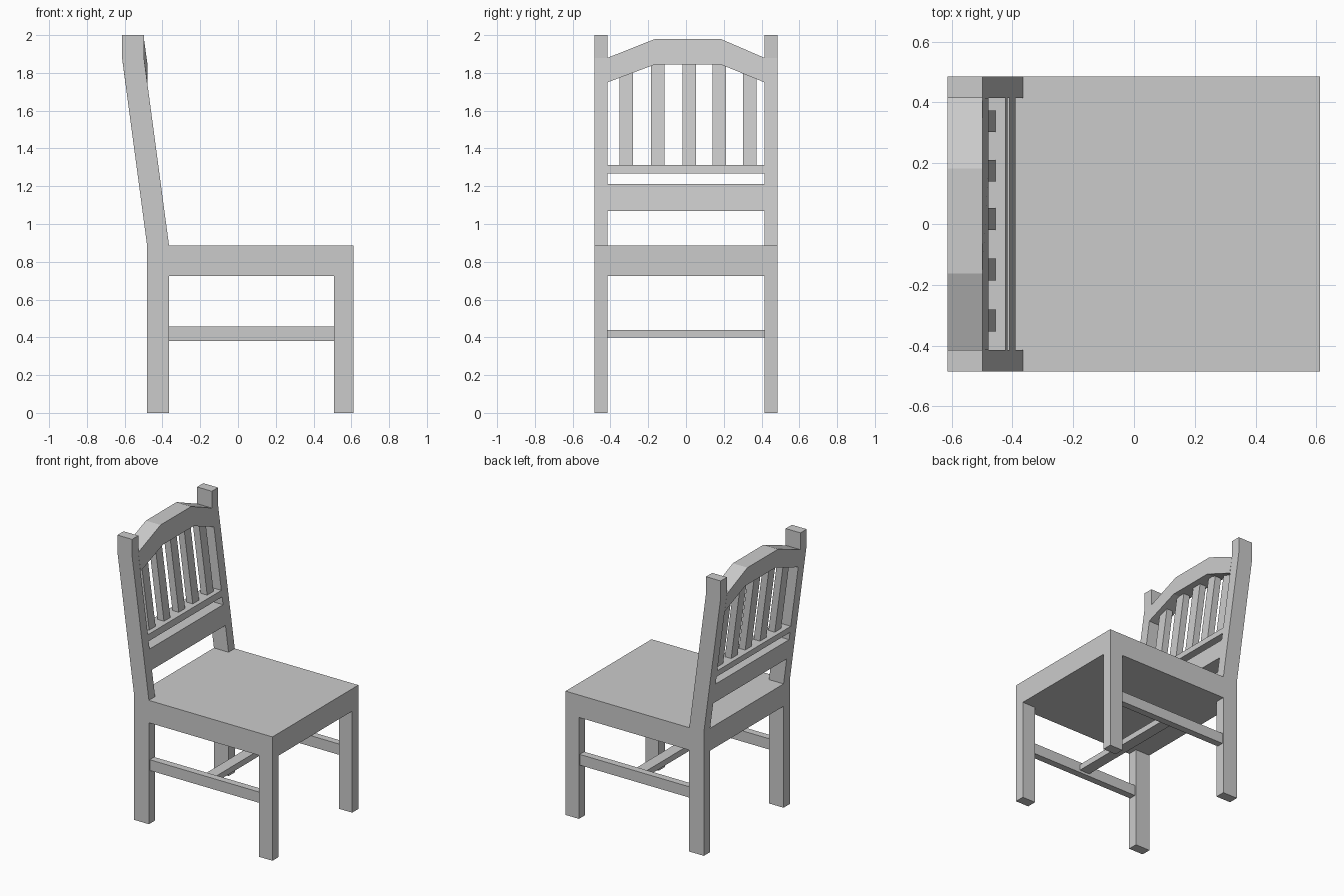
import bpy

if "Cube" in bpy.data.objects:
    bpy.data.objects.remove(bpy.data.objects["Cube"])

def prism(name, bottom, top):
    """Solid skinned between two matching outlines."""
    n = len(bottom)
    faces = [tuple(reversed(range(n))), tuple(range(n, 2 * n))]
    faces += [(i, (i + 1) % n, n + (i + 1) % n, n + i) for i in range(n)]
    mesh = bpy.data.meshes.new(name)
    mesh.from_pydata(list(bottom) + list(top), [], faces)
    obj = bpy.data.objects.new(name, mesh)
    bpy.context.collection.objects.link(obj)
    # consistent outward normals
    import bmesh
    bm = bmesh.new()
    bm.from_mesh(mesh)
    bmesh.ops.recalc_face_normals(bm, faces=bm.faces)
    bm.to_mesh(mesh)
    bm.free()
    return obj

def side_profile(name, pts, y0, y1):
    return prism(name, [(x, y0, z) for x, z in pts], [(x, y1, z) for x, z in pts])

def box(name, x0, x1, y0, y1, z0, z1):
    return side_profile(name, [(x0, z0), (x1, z0), (x1, z1), (x0, z1)], y0, y1)

SEAT_TOP, BEND = 0.885, 1.88
IN, OUT = 0.415, 0.485

def lean(z):
    """Backward shift of the back rest at height z."""
    return -0.133 * (min(z, BEND) - SEAT_TOP) / (BEND - SEAT_TOP)

def leaning_bar(name, y0, y1, z0, z1, front=-0.365, back=-0.481):
    return side_profile(name, [(back + lean(z0), z0), (front + lean(z0), z0),
                               (front + lean(z1), z1), (back + lean(z1), z1)], y0, y1)

# Seat
box("seat", -0.481, 0.612, -OUT, OUT, 0.725, SEAT_TOP)

# Legs, back posts and side stretchers
post = [(-0.481, 0), (-0.365, 0), (-0.365, SEAT_TOP), (-0.498, BEND),
        (-0.498, 2), (-0.614, 2), (-0.614, BEND), (-0.481, SEAT_TOP)]
for side, s in (("right", -1), ("left", 1)):
    side_profile(f"back_post_{side}", post, s * IN, s * OUT)
    box(f"front_leg_{side}", 0.507, 0.612, s * IN, s * OUT, 0, 0.725)
    box(f"side_stretcher_{side}", -0.365, 0.507, s * 0.425, s * 0.475, 0.38, 0.457)

# Cross stretcher
box("cross_stretcher", 0.03, 0.11, -0.425, 0.425, 0.398, 0.44)

# Back rails
leaning_bar("lower_back_rail", -IN, IN, 1.07, 1.213)
leaning_bar("slat_rail", -IN, IN, 1.267, 1.312)

# Slats, running up into the crest rail
for i, (y, top) in enumerate(((-0.317, 1.81), (-0.15, 1.87), (0.017, 1.87),
                              (0.175, 1.87), (0.338, 1.81))):
    leaning_bar(f"slat_{i + 1}", y - 0.036, y + 0.036, 1.31, top, -0.398, -0.448)

# Arched crest rail
top_edge = [(-IN, 1.88), (-0.163, 1.98), (0.183, 1.98), (IN, 1.88)]
low_edge = [(IN, 1.75), (0.183, 1.845), (-0.163, 1.845), (-IN, 1.75)]

def crest_outline(x_top, x_low):
    return [(x_top, y, z) for y, z in top_edge] + [(x_low, y, z) for y, z in low_edge]

prism("crest_rail", crest_outline(-0.614, -0.597), crest_outline(-0.498, -0.479))
